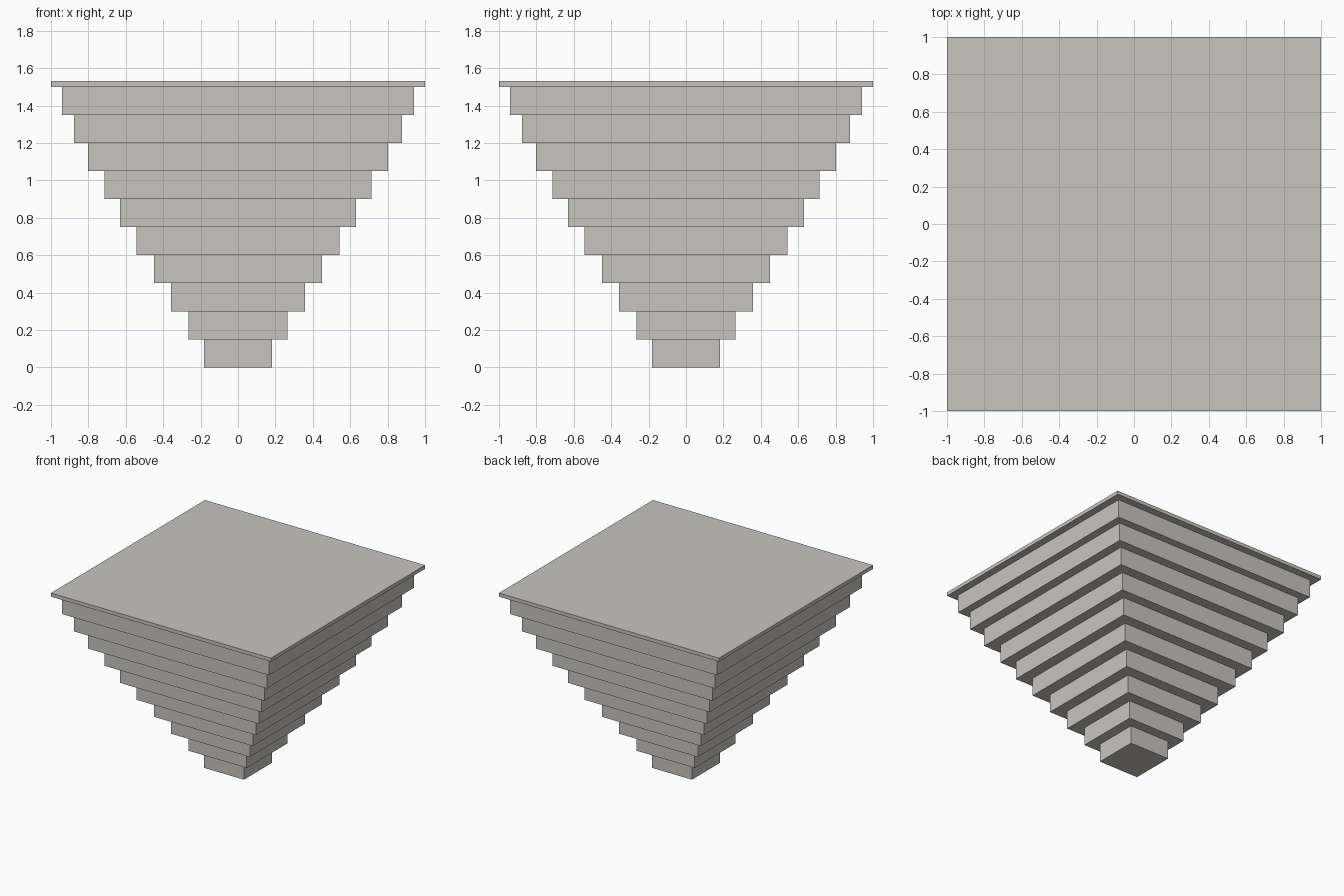
import bpy, bmesh
from mathutils import Vector

if "Cube" in bpy.data.objects:
    bpy.data.objects.remove(bpy.data.objects["Cube"])

stone = bpy.data.materials.new("pale stone")
stone.diffuse_color = (0.58, 0.56, 0.51, 1)
stone.use_nodes = True
stone.node_tree.nodes["Principled BSDF"].inputs["Base Color"].default_value = stone.diffuse_color

COURSE = 0.15   # height of one course
SLAB = 0.2      # length of one stone


def stone_layer(name, half, z0, z1, joints):
    """Square layer cut into stones; y joints mirror the x joints."""
    bm = bmesh.new()
    bmesh.ops.create_cube(bm, size=1)
    bmesh.ops.scale(bm, vec=(2 * half, 2 * half, z1 - z0), verts=bm.verts)
    bmesh.ops.translate(bm, vec=(0, 0, (z0 + z1) / 2), verts=bm.verts)
    for axis, sign in ((Vector((1, 0, 0)), 1), (Vector((0, 1, 0)), -1)):
        for j in joints:
            bmesh.ops.bisect_plane(bm, geom=bm.verts[:] + bm.edges[:] + bm.faces[:],
                                   plane_co=axis * j * sign, plane_no=axis, dist=1e-5)
    bmesh.ops.split_edges(bm, edges=bm.edges[:])   # open joints between stones
    mesh = bpy.data.meshes.new(name)
    bm.to_mesh(mesh)
    bm.free()
    mesh.materials.append(stone)
    bpy.context.collection.objects.link(bpy.data.objects.new(name, mesh))


# half width, joint offset, index of a joint that is left out
courses = [
    (0.182, 0.015, None), (0.265, 0.035, None), (0.357, 0.04, None),
    (0.449, 0.05, None), (0.542, 0.055, -1), (0.632, 0.065, None),
    (0.715, 0.08, 1), (0.801, 0.10, None), (0.876, 0.125, None),
    (0.940, 0.155, -4), (1.0, 0.0, 0),
]

# stepped courses widening upward, then the thin top slab
below = None
for i, (half, offset, skip) in enumerate(courses):
    top = i == len(courses) - 1
    joints = [offset + SLAB * k for k in range(-5, 6)
              if k != skip and abs(offset + SLAB * k) < half - 0.005]
    if below:
        joints += [-below, below]   # joints above the edges of the course below
    z0 = i * COURSE
    stone_layer("top_slab" if top else f"course_{i + 1}", half,
                z0, z0 + (0.03 if top else COURSE), joints)
    below = half
